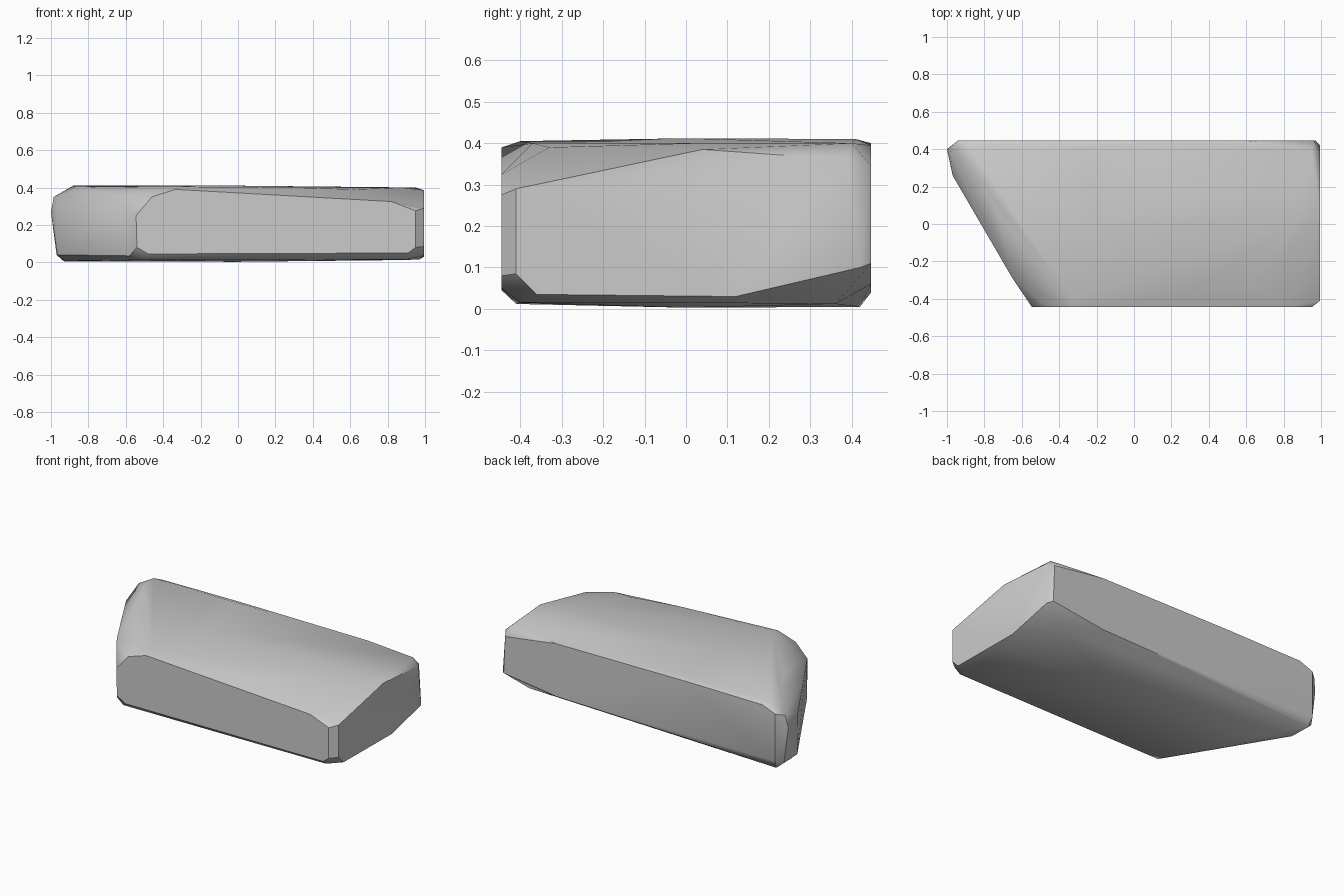
import bpy, bmesh
from math import radians

if "Cube" in bpy.data.objects:
    bpy.data.objects.remove(bpy.data.objects["Cube"])

# Outlines of the four chipped side faces
front = [(-.545, .25), (-.46, .35), (-.335, .39), (.82, .325), (.95, .275),
         (.95, .08), (.91, .05), (-.48, .045), (-.54, .08)]            # x, z
right = [(-.41, .29), (.04, .385), (.39, .36), (.42, .10), (.12, .03),
         (-.36, .035), (-.41, .085)]                                   # y, z
back = [(.96, .345), (.6, .395), (-.3, .40), (-.85, .395), (-.94, .36),
        (-.94, .06), (-.3, .04), (.6, .06), (.97, .11)]                # x, z
left = [(-.58, -.385, .035), (-.65, -.29, .355), (-.78, -.06, .345),
        (-.97, .26, .30), (-.965, .26, .04), (-1, .40, .27),
        (-.985, .41, .35), (-.97, .40, .04)]

# Worn top and underside
top = [(-.33, -.40, .405), (.3, -.37, .40), (.62, -.33, .39), (.88, .02, .40),
       (.95, .40, .40), (-.2, .0, .412), (-.3, .41, .41), (-.88, .41, .41),
       (-.86, .28, .405), (-.72, .05, .40)]
bottom = [(-.52, -.41, .012), (.9, -.40, .015), (.97, 0, .015),
          (.85, .36, .012), (0, 0, .003), (-.3, .40, .008),
          (-.93, .42, .005), (-.93, .28, .008)]

points = [(x, -.445, z) for x, z in front]
points += [(.995, y, z) for y, z in right]
points += [(x, .447, z) for x, z in back]
points += left + top + bottom

# Stone slab: tight skin around the chipped outlines
bm = bmesh.new()
for p in points:
    bm.verts.new(p)
hull = bmesh.ops.convex_hull(bm, input=bm.verts)
loose = {g for g in hull["geom_interior"] + hull["geom_unused"]
         if isinstance(g, bmesh.types.BMVert)}
bmesh.ops.delete(bm, geom=list(loose), context="VERTS")
bmesh.ops.dissolve_limit(bm, angle_limit=radians(1), verts=bm.verts, edges=bm.edges)
bmesh.ops.recalc_face_normals(bm, faces=bm.faces)
mesh = bpy.data.meshes.new("stone_slab")
bm.to_mesh(mesh)
bm.free()
slab = bpy.data.objects.new("stone_slab", mesh)
bpy.context.collection.objects.link(slab)

# Smooth worn surfaces, crisp chipped edges
bpy.context.view_layer.objects.active = slab
slab.select_set(True)
bpy.ops.object.shade_smooth_by_angle(angle=radians(35))
